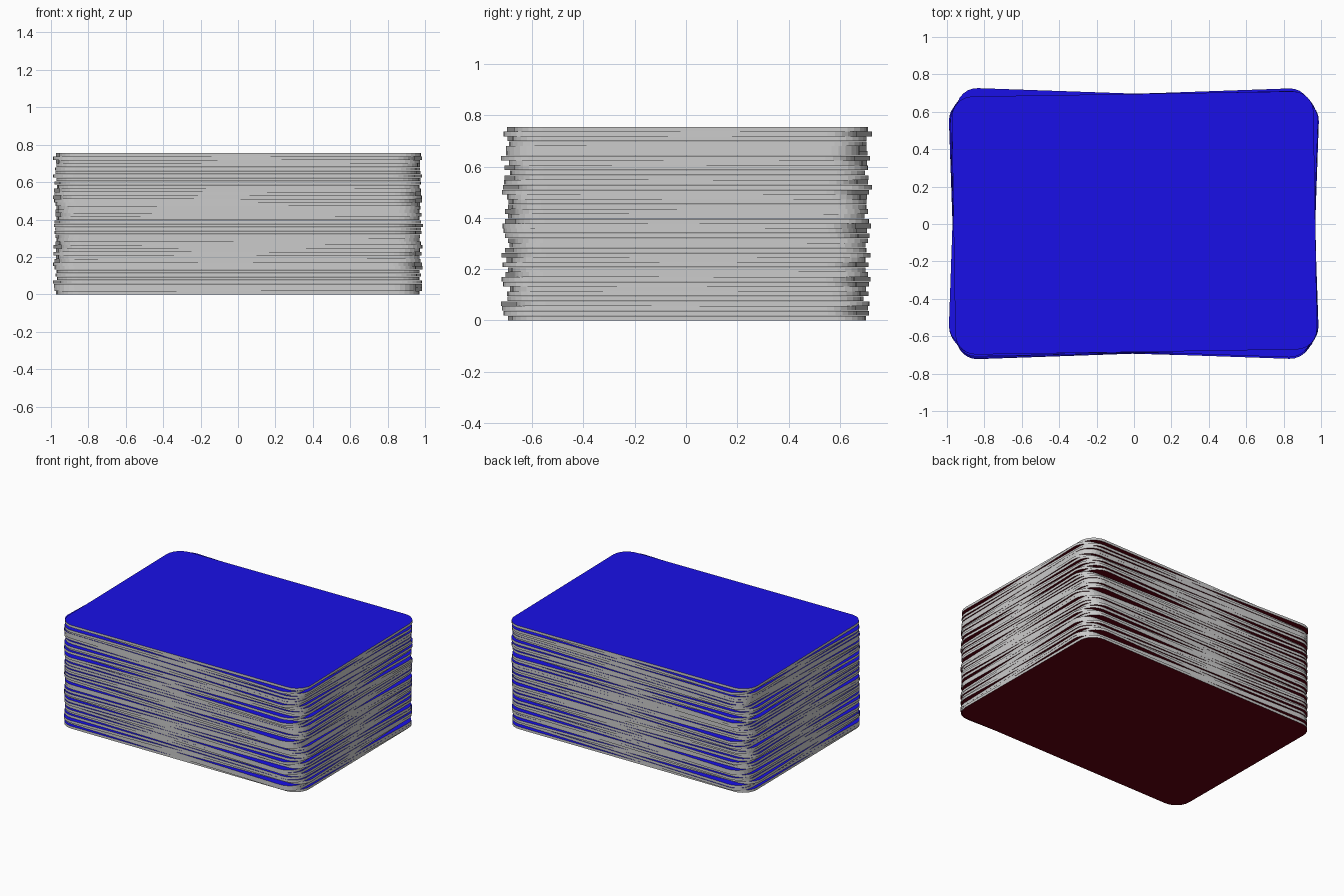
import bpy, bmesh, random
from math import sin, cos, pi, radians
from mathutils import Matrix

if "Cube" in bpy.data.objects:
    bpy.data.objects.remove(bpy.data.objects["Cube"])

random.seed(7)
COUNT, HEIGHT = 40, 0.755
HALF_X, HALF_Y, RADIUS, SEGMENTS = 0.967, 0.69, 0.11, 6
STEP = HEIGHT / COUNT
THICK = STEP * 0.95


def material(name, color):
    m = bpy.data.materials.new(name)
    m.diffuse_color = color
    m.use_nodes = True
    m.node_tree.nodes["Principled BSDF"].inputs["Base Color"].default_value = m.diffuse_color
    return m


edge_mat = material("card_edge", (0.8, 0.8, 0.8, 1))
top_mat = material("card_top_blue", (0.01, 0.005, 0.8, 1))
bottom_mat = material("card_bottom_red", (0.12, 0.0, 0.005, 1))


def outline():
    """Rounded rectangle, counter-clockwise."""
    pts = []
    for q, (sx, sy) in enumerate([(1, 1), (-1, 1), (-1, -1), (1, -1)]):
        for i in range(SEGMENTS + 1):
            a = (q + i / SEGMENTS) * pi / 2
            pts.append((sx * (HALF_X - RADIUS) + RADIUS * cos(a),
                        sy * (HALF_Y - RADIUS) + RADIUS * sin(a)))
    return pts


# One shared card: grey rim, blue top, red underside
bm = bmesh.new()
low = bm.faces.new([bm.verts.new((x, y, 0)) for x, y in outline()])
ext = bmesh.ops.extrude_face_region(bm, geom=[low], use_keep_orig=True)
bmesh.ops.translate(bm, vec=(0, 0, THICK),
                    verts=[v for v in ext["geom"] if isinstance(v, bmesh.types.BMVert)])
bmesh.ops.recalc_face_normals(bm, faces=bm.faces)
for f in bm.faces:
    f.material_index = 1 if f.normal.z > 0.5 else 2 if f.normal.z < -0.5 else 0
card_mesh = bpy.data.meshes.new("card")
bm.to_mesh(card_mesh)
bm.free()
for m in (edge_mat, top_mat, bottom_mat):
    card_mesh.materials.append(m)

# Cards that stick out furthest, plus the neat top and bottom ones (degrees)
turns = {0: 0.5, 3: 2.0, 8: -2.0, 13: 2.0, 19: -2.0, 27: 2.0, 33: -2.0, 38: -2.0, 39: 0.9}

# Stack, each card slightly turned and shifted
for i in range(COUNT):
    angle = turns.get(i, random.uniform(-1.8, 1.8))
    card = bpy.data.objects.new(f"card_{i + 1:02d}", card_mesh)
    z = i * (HEIGHT - THICK) / (COUNT - 1)
    card.matrix_world = (Matrix.Translation((random.uniform(-0.003, 0.003),
                                             random.uniform(-0.004, 0.008), z))
                         @ Matrix.Rotation(radians(angle), 4, 'Z'))
    bpy.context.collection.objects.link(card)
